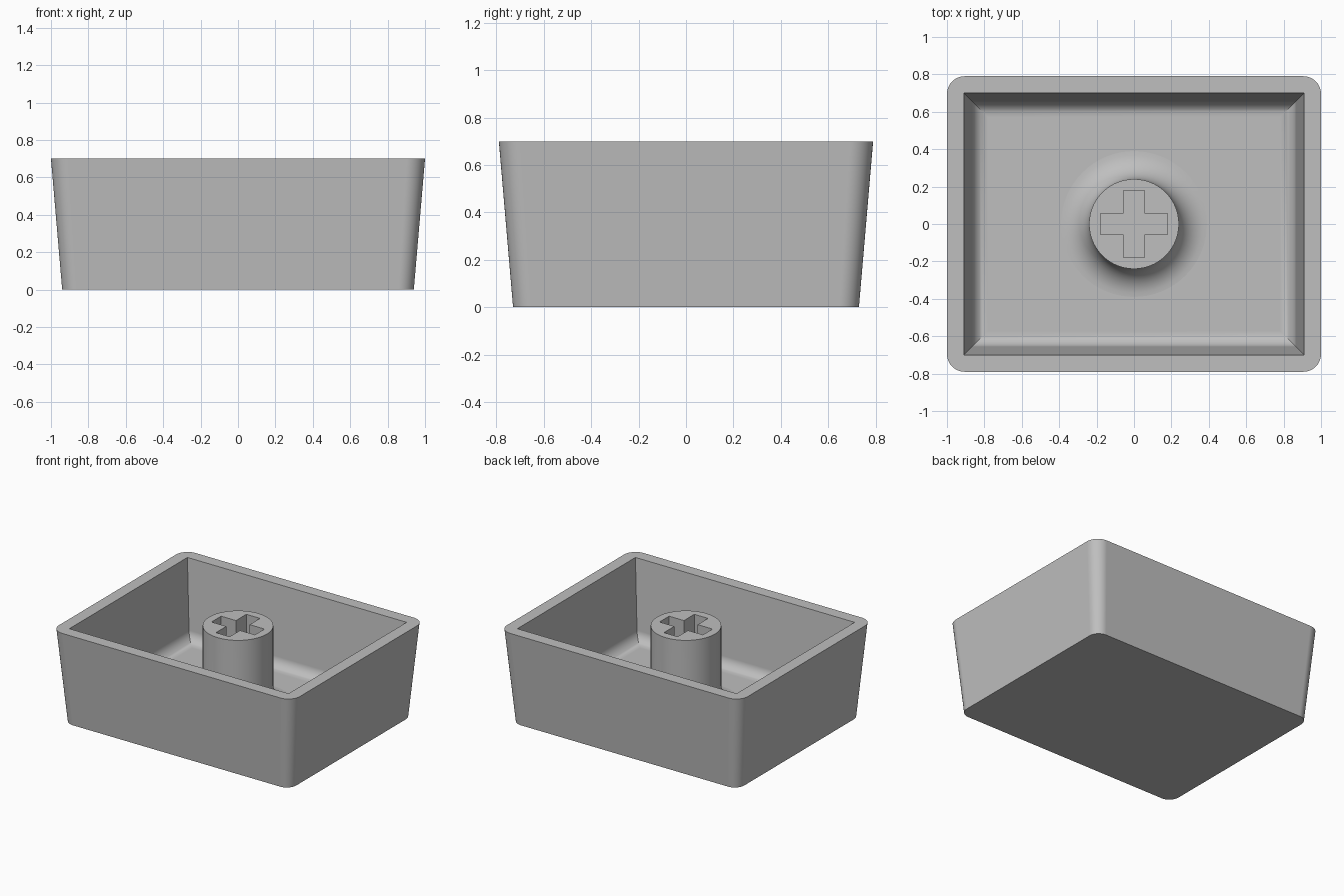
import bpy, bmesh, math

if "Cube" in bpy.data.objects:
    bpy.data.objects.remove(bpy.data.objects["Cube"])

grey = bpy.data.materials.new("plain grey")
grey.diffuse_color = (0.52, 0.52, 0.52, 1)
grey.use_nodes = True
grey.node_tree.nodes["Principled BSDF"].inputs["Base Color"].default_value = grey.diffuse_color

HEIGHT, FLOOR = 0.70, 0.105
STEM_R, FILLET = 0.24, 0.15
SIDES = 64


def rounded_rect(bm, hx, hy, r, z, seg=10):
    """Ring of vertices; r = 0 gives stacked points at square corners."""
    ring = []
    for i, (sx, sy) in enumerate([(1, 1), (-1, 1), (-1, -1), (1, -1)]):
        for k in range(seg + 1):
            a = math.pi / 2 * (i + k / seg)
            ring.append(bm.verts.new((sx * (hx - r) + r * math.cos(a),
                                      sy * (hy - r) + r * math.sin(a), z)))
    return ring


def circle(bm, r, z):
    return [bm.verts.new((r * math.cos(2 * math.pi * k / SIDES),
                          r * math.sin(2 * math.pi * k / SIDES), z))
            for k in range(SIDES)]


def bridge(bm, a, b):
    n = len(a)
    for k in range(n):
        bm.faces.new((a[k], a[(k + 1) % n], b[(k + 1) % n], b[k]))


def fill_between(bm, outer, inner):
    """Flat upward face with a hole in it."""
    edges = []
    for ring in (outer, inner):
        for k in range(len(ring)):
            pair = (ring[k - 1], ring[k])
            edges.append(bm.edges.get(pair) or bm.edges.new(pair))
    res = bmesh.ops.triangle_fill(bm, use_beauty=True, use_dissolve=False,
                                  edges=edges, normal=(0, 0, 1))
    for f in res["geom"]:
        if isinstance(f, bmesh.types.BMFace):
            f.normal_update()
            if f.normal.z < 0:
                f.normal_flip()


def finish(bm, name):
    mesh = bpy.data.meshes.new(name)
    bm.to_mesh(mesh)
    bm.free()
    ob = bpy.data.objects.new(name, mesh)
    bpy.context.collection.objects.link(ob)
    mesh.materials.append(grey)
    bpy.ops.object.select_all(action='DESELECT')
    ob.select_set(True)
    bpy.context.view_layer.objects.active = ob
    bpy.ops.object.shade_smooth_by_angle(angle=math.radians(30))
    ob.modifiers.new("clean shading", 'WEIGHTED_NORMAL').keep_sharp = True


# Tapered tray: outer wall, rim, inner wall, and a rounded edge down to the floor
bm = bmesh.new()
rings = [rounded_rect(bm, 0.94, 0.73, 0.08, 0),
         rounded_rect(bm, 1.0, 0.79, 0.095, HEIGHT),
         rounded_rect(bm, 0.91, 0.70, 0, HEIGHT)]
bm.faces.new(rings[0][::-1])
r, steps = 0.085, 8
for k in range(steps + 1):
    a = math.radians(5) + (math.pi / 2 - math.radians(5)) * k / steps
    inset = r * (1 - math.cos(a))
    rings.append(rounded_rect(bm, 0.866 - inset, 0.656 - inset, 0,
                              FLOOR + r * (1 - math.sin(a))))
for a, b in zip(rings, rings[1:]):
    bridge(bm, a, b)
bmesh.ops.remove_doubles(bm, verts=bm.verts[:], dist=1e-5)
# Floor, open where the post rises
corners = [v for v in bm.verts if abs(v.co.z - FLOOR) < 1e-5]
corners.sort(key=lambda v: math.atan2(v.co.y, v.co.x))
fill_between(bm, corners, circle(bm, STEM_R + FILLET, FLOOR))
finish(bm, "tray_shell")

# Centre post with a flared foot
bm = bmesh.new()
rings = []
for k in range(11):
    a = math.pi / 2 * k / 10
    rings.append(circle(bm, STEM_R + FILLET * (1 - math.sin(a)),
                        FLOOR + FILLET * (1 - math.cos(a))))
rings.append(circle(bm, STEM_R, HEIGHT))
for a, b in zip(rings, rings[1:]):
    bridge(bm, a, b)


# Cross-shaped socket in the post
def cross(z, long=0.18, half=0.057):
    pts = []
    for q in range(4):
        c, s = [(1, 0), (0, 1), (-1, 0), (0, -1)][q]
        for x, y in [(long, -half), (long, half), (half, half)]:
            pts.append(bm.verts.new((c * x - s * y, s * x + c * y, z)))
    return pts


top, bottom = cross(HEIGHT), cross(HEIGHT - 0.40)
bridge(bm, top, bottom)
bm.faces.new(bottom)
fill_between(bm, rings[-1], top)
finish(bm, "centre_post")
